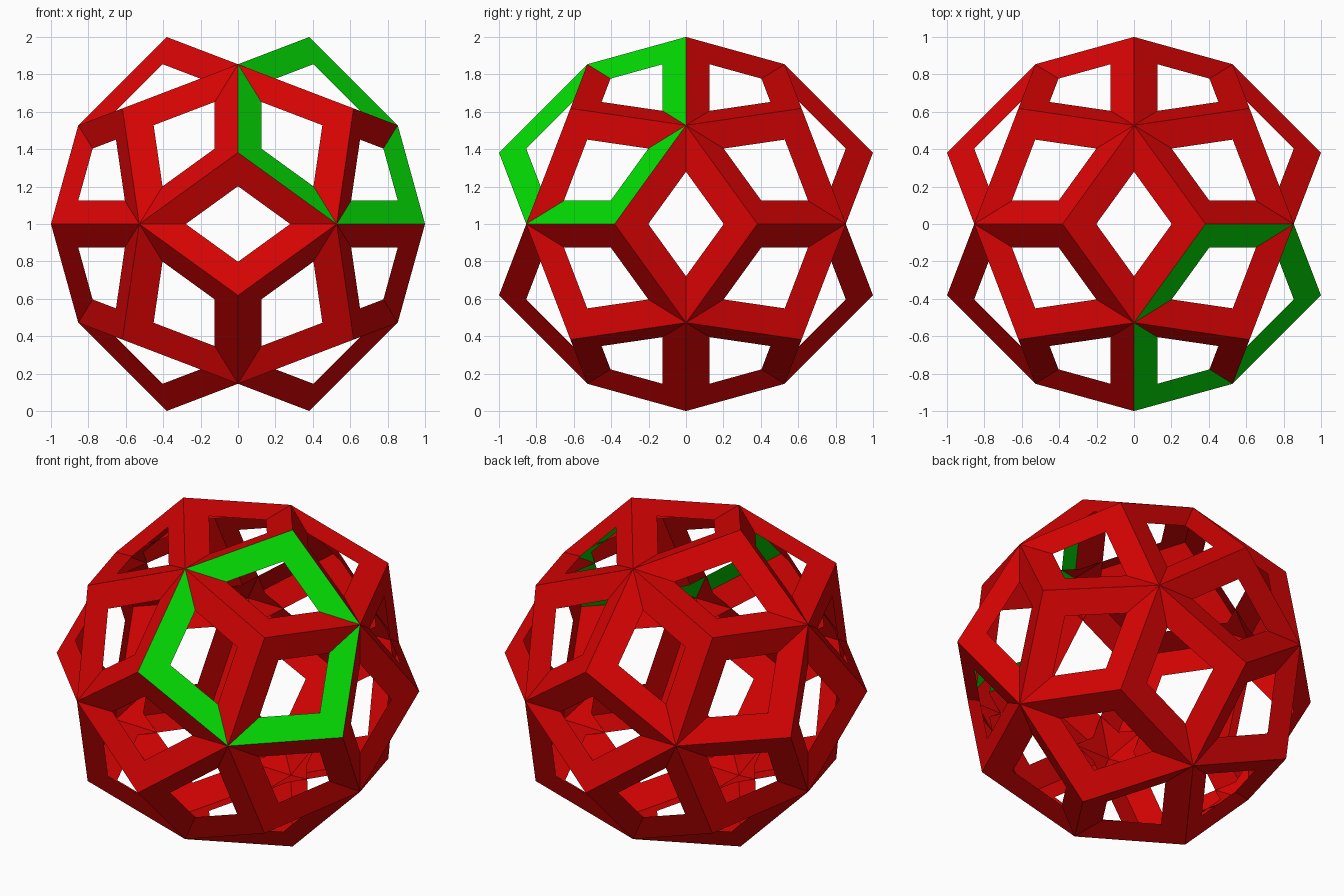
import bpy, bmesh, math
from mathutils import Vector

cube = bpy.data.objects.get("Cube")
if cube:
    bpy.data.objects.remove(cube, do_unlink=True)

PHI = (1 + math.sqrt(5)) / 2
HOLE = 0.73                       # hole size relative to the hexagon
LIFT = Vector((0, 0, 1))          # stands the model on the ground


def material(name, color):
    m = bpy.data.materials.new(name)
    m.use_nodes = True
    m.diffuse_color = color
    m.node_tree.nodes["Principled BSDF"].inputs["Base Color"].default_value = color
    return m


def cyclic(a, b):
    """All sign and cyclic variants of the point (0, a, b)."""
    pts = []
    for s in (-1, 1):
        for t in (-1, 1):
            x, y, z = 0, s * a, t * b
            pts += [Vector((x, y, z)), Vector((y, z, x)), Vector((z, x, y))]
    return pts


# Outer tips (dodecahedron) and valley points (icosahedron)
k = 1 / PHI
tips = cyclic(1, k * k) + [Vector((x, y, z)) for x in (-k, k) for y in (-k, k) for z in (-k, k)]
a = (1 + k * k) / PHI ** 2
valleys = cyclic(a, a * PHI)
plane_dist = (1 + k * k) / math.sqrt(3)


def add_frame(bm, n):
    """Flat hexagonal ring in the plane facing direction n."""
    center = n * plane_dist
    u = n.orthogonal().normalized()
    v = n.cross(u)
    ring = [p for p in tips + valleys if abs(p.dot(n) - plane_dist) < 0.01]
    ring.sort(key=lambda p: math.atan2((p - center).dot(v), (p - center).dot(u)))
    outer = [bm.verts.new(p + LIFT) for p in ring]
    inner = [bm.verts.new(center.lerp(p, HOLE) + LIFT) for p in ring]
    for i in range(len(ring)):
        j = (i + 1) % len(ring)
        bm.faces.new((outer[i], outer[j], inner[j], inner[i]))


def build(name, directions, mat):
    bm = bmesh.new()
    for n in directions:
        add_frame(bm, n)
    me = bpy.data.meshes.new(name)
    bm.to_mesh(me)
    bm.free()
    me.materials.append(mat)
    ob = bpy.data.objects.new(name, me)
    bpy.context.collection.objects.link(ob)


# One green frame at the upper front left, the other nineteen red
normals = [p.normalized() for p in tips]
accent = Vector((1, -1, 1)).normalized()
build("red_hexagon_frames", [n for n in normals if n.dot(accent) < 0.99],
      material("red", (0.68, 0.001, 0.001, 1)))
build("green_hexagon_frame", [n for n in normals if n.dot(accent) >= 0.99],
      material("green", (0.001, 0.7, 0.001, 1)))
